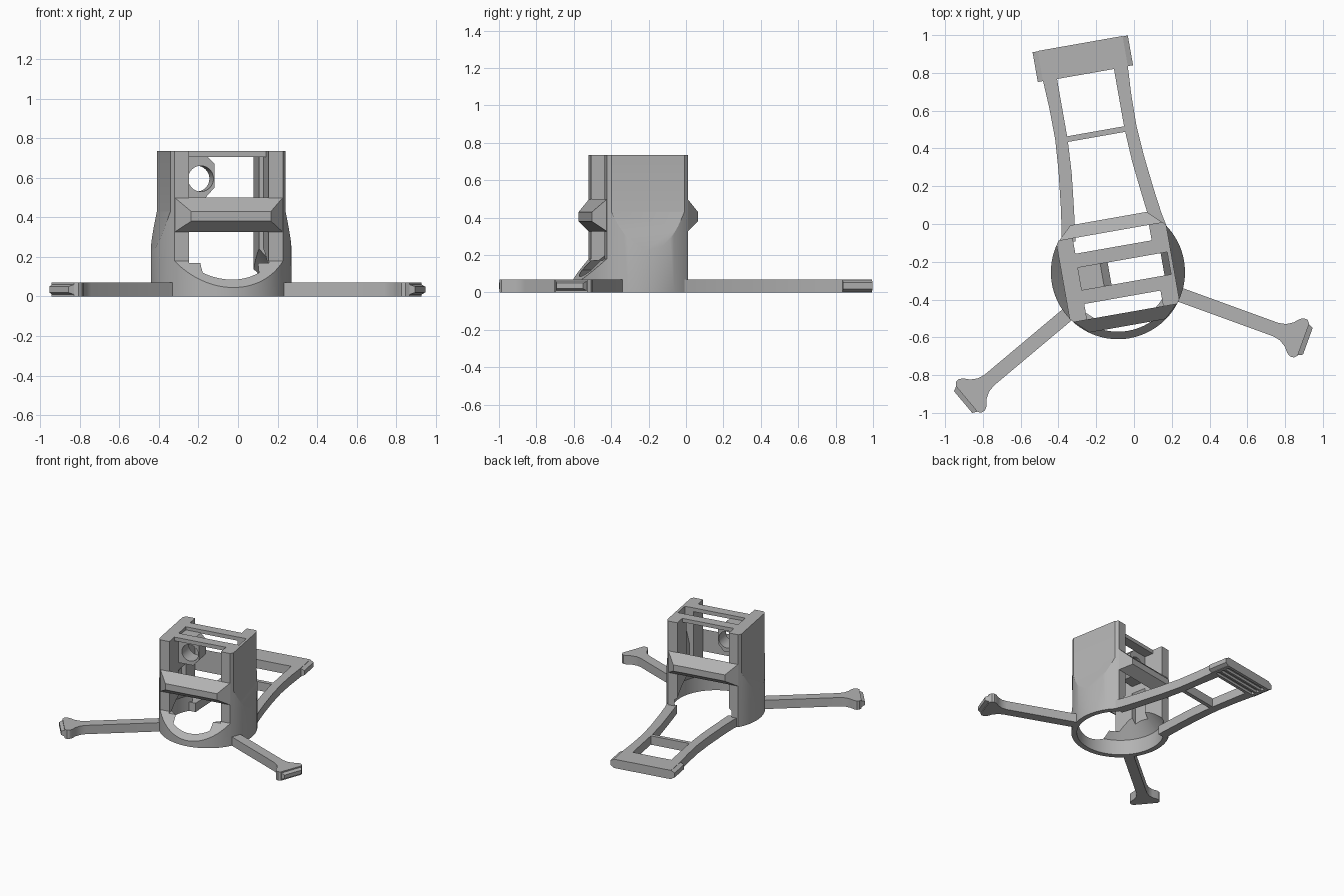
import bpy, bmesh, math
from mathutils import Matrix, Vector

if "Cube" in bpy.data.objects:
    bpy.data.objects.remove(bpy.data.objects["Cube"], do_unlink=True)

# Single grey plastic
grey = bpy.data.materials.new("plain grey")
grey.use_nodes = True
COLOUR = (0.45, 0.45, 0.45, 1)
grey.diffuse_color = COLOUR
grey.node_tree.nodes["Principled BSDF"].inputs["Base Color"].default_value = COLOUR

# The holder is turned ten degrees about its ring centre
PLACE = Matrix.Translation((-0.085, -0.255, 0)) @ Matrix.Rotation(math.radians(10), 4, "Z")
R, HOLE, TOP, PLATE = 0.355, 0.315, 0.735, 0.07


def make(name, bm, local=Matrix()):
    bmesh.ops.recalc_face_normals(bm, faces=bm.faces)
    me = bpy.data.meshes.new(name)
    bm.to_mesh(me)
    bm.free()
    me.transform(PLACE @ local)
    me.materials.append(grey)
    ob = bpy.data.objects.new(name, me)
    bpy.context.collection.objects.link(ob)
    return ob


def loft(name, rings, local=Matrix()):
    """Skin a list of equal-length rings and cap both ends."""
    bm = bmesh.new()
    rows = [[bm.verts.new(p) for p in ring] for ring in rings]
    for a, b in zip(rows, rows[1:]):
        for i in range(len(a)):
            j = (i + 1) % len(a)
            bm.faces.new((a[i], a[j], b[j], b[i]))
    bm.faces.new(rows[0])
    bm.faces.new(rows[-1])
    return make(name, bm, local)


def prism(name, pts, lo, hi, axis="z", local=Matrix()):
    """Extrude an outline along one axis."""
    put = {"x": lambda p, h: (h, p[0], p[1]),
           "y": lambda p, h: (p[0], h, p[1]),
           "z": lambda p, h: (p[0], p[1], h)}[axis]
    return loft(name, [[put(p, h) for p in pts] for h in (lo, hi)], local)


def box(name, x0, x1, y0, y1, z0, z1, local=Matrix()):
    return prism(name, [(x0, y0), (x1, y0), (x1, y1), (x0, y1)], z0, z1, "z", local)


def circle(r, z, n=96):
    return [(r * math.cos(i * math.tau / n), r * math.sin(i * math.tau / n), z) for i in range(n)]


def combine(ob, cutters, op="DIFFERENCE"):
    """Apply booleans and drop the cutters."""
    for c in cutters:
        c.hide_render = True
        m = ob.modifiers.new("cut", "BOOLEAN")
        m.operation, m.object, m.solver = op, c, "EXACT"
        dg = bpy.context.evaluated_depsgraph_get()
        me = bpy.data.meshes.new_from_object(ob.evaluated_get(dg))
        ob.modifiers.clear()
        ob.data = me
        bpy.data.objects.remove(c, do_unlink=True)


def smooth(ob):
    bpy.ops.object.select_all(action="DESELECT")
    ob.select_set(True)
    bpy.context.view_layer.objects.active = ob
    bpy.ops.object.shade_smooth_by_angle(angle=math.radians(25))


def mirrored(half):
    return half + [(-x, y) for x, y in reversed(half)]


# Body: a cylinder flattened at the upper sides and cut square at the back
body = loft("body", [circle(R, 0), circle(R, TOP)])
envelope = prism("envelope", mirrored([(0.37, -0.1), (0.37, 0.17), (0.295, 0.43), (0.295, 0.8)]),
                 -0.5, 0.22, "y")
combine(body, [envelope], "INTERSECT")
combine(body, [
    loft("ring_hole", [circle(HOLE, -0.1), circle(HOLE, 0.12), circle(0.19, 0.27)]),
    box("middle_gap", -0.205, 0.205, -0.5, 0.5, 0.17, 1),
    box("back_gap", -0.205, 0.205, 0.1, 0.5, -0.1, 1),
    prism("front_slope", [(-0.22, 1), (-0.22, 0.18), (-0.5, -0.1), (-0.5, 1)], -0.5, 0.5, "x"),
    prism("left_slot", [(0.19, 0.1), (0.24, 0.15), (0.24, 0.45), (0.275, 0.6), (0.275, 0.8), (0.19, 0.8)],
          -0.06, 0.06, "y"),
    prism("right_slot", [(-0.19, 0.1), (-0.24, 0.15), (-0.24, 0.4), (-0.19, 0.46)], -0.06, 0.06, "y"),
])
smooth(body)

# Top crossbars and the bevelled bands, front and back
for side, label in ((-1, "front"), (1, "back")):
    y0, y1 = sorted((side * 0.06, side * 0.135))
    box(label + "_top_bar", -0.21, 0.21, y0, y1, 0.705, TOP)
    rings = [[(-u, side * v, lo), (u, side * v, lo), (u, side * v, hi), (-u, side * v, hi)]
             for u, v, lo, hi in ((0.278, 0.218, 0.325, 0.5), (0.205, 0.288, 0.38, 0.43))]
    loft(label + "_band", rings)

# Pierced lug on the inside of the right wall
lug = prism("pierced_lug", [(-0.21, 0.5), (-0.09, 0.5), (-0.045, 0.55), (-0.045, 0.67),
                            (-0.085, 0.71), (-0.21, 0.71)], -0.06, 0.06, "y")
turn = Matrix.Translation((-0.115, 0, 0.595)) @ Matrix.Rotation(math.pi / 2, 4, "X")
combine(lug, [loft("lug_hole", [circle(0.065, -0.2, 40), circle(0.065, 0.2, 40)], turn)])
smooth(lug)

# Two radial arms with flared feet
half = [(0.325, -0.038), (0.89, -0.038), (0.93, -0.046), (0.965, -0.068), (0.99, -0.097),
        (1.01, -0.108), (1.03, -0.106), (1.045, -0.09)]
outline = half + [(x, -y) for x, y in reversed(half)]
for angle, label in ((-30, "left"), (210, "right")):
    spin = Matrix.Rotation(math.radians(angle), 4, "Z")
    smooth(prism(label + "_arm", outline, 0, PLATE, "z", spin))
    tip = [[(r, -w, a), (r, w, a), (r, w, b), (r, -w, b)]
           for r, w, a, b in ((1.04, 0.09, 0.008, 0.062), (1.07, 0.075, 0.02, 0.05))]
    loft(label + "_foot_tip", tip, spin)

# Back leg: two curved rails, a thin bar and a ribbed end plate
shift = Matrix.Translation((0.013, 0, 0))
rail = [(0.205, 0.2), (0.282, 0.2), (0.268, 0.27), (0.25, 0.4), (0.23, 0.58), (0.218, 0.75),
        (0.22, 0.92), (0.228, 1.07), (0.153, 1.07), (0.153, 0.74), (0.163, 0.56), (0.183, 0.38)]
for s, label in ((1, "left"), (-1, "right")):
    smooth(prism(label + "_back_rail", [(s * x, y) for x, y in rail], 0, PLATE, "z", shift))
    clip = [[(s * u, 1.065, a), (s * u, 1.225, a), (s * u, 1.225, b), (s * u, 1.065, b)]
            for u, a, b in ((0.222, 0, PLATE), (0.256, 0.018, 0.054))]
    loft(label + "_end_clip", clip, shift)
box("back_leg_bar", -0.16, 0.16, 0.725, 0.755, 0, PLATE, shift)
plate = box("end_plate", -0.228, 0.228, 1.063, 1.227, 0, PLATE, shift)
combine(plate, [box("groove", -0.2, 0.2, y, y + 0.03, -0.1, 0.02, shift)
                for y in (1.085, 1.13, 1.175)])
